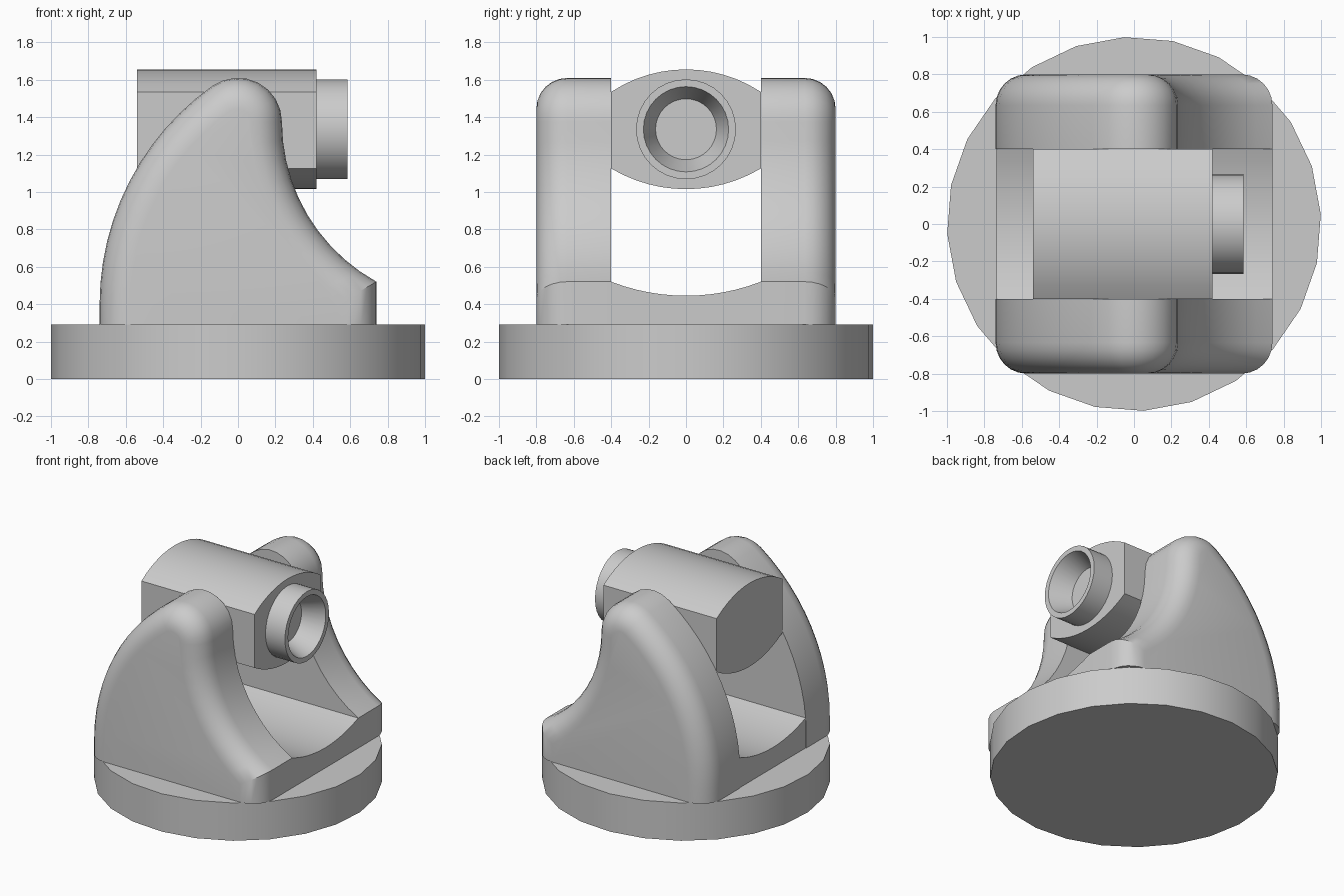
import bpy, bmesh
from math import sin, cos, pi, radians, atan2, acos, sqrt

if "Cube" in bpy.data.objects:
    bpy.data.objects.remove(bpy.data.objects["Cube"])

BASE_TOP = 0.29


def loft(name, rings, closed=False):
    """Skin a list of equal-length rings; cap both ends unless closed."""
    bm = bmesh.new()
    vs = [[bm.verts.new(p) for p in ring] for ring in rings]
    n, m = len(vs[0]), len(vs)
    for i in range(m if closed else m - 1):
        a, b = vs[i], vs[(i + 1) % m]
        for j in range(n):
            k = (j + 1) % n
            bm.faces.new((a[j], a[k], b[k], b[j]))
    if not closed:
        bm.faces.new(vs[0])
        bm.faces.new(vs[-1])
    bmesh.ops.recalc_face_normals(bm, faces=bm.faces)
    me = bpy.data.meshes.new(name)
    bm.to_mesh(me)
    bm.free()
    ob = bpy.data.objects.new(name, me)
    bpy.context.collection.objects.link(ob)
    bpy.ops.object.select_all(action='DESELECT')
    ob.select_set(True)
    bpy.context.view_layer.objects.active = ob
    bpy.ops.object.shade_smooth_by_angle(angle=radians(30))
    return ob


def arc(cx, cz, r, a0, a1, n):
    return [(cx + r * cos(a0 + (a1 - a0) * i / n),
             cz + r * sin(a0 + (a1 - a0) * i / n)) for i in range(n + 1)]


def cheek_profile(d):
    """Cheek outline in x/z, inset by d: big back arc, round tip, hollow front."""
    join = atan2(0.975, -0.69)
    pts = [(-0.74 + d, BASE_TOP)]
    pts += arc(0.69, 0.40, 1.43 - d, pi, join, 12)
    pts += arc(0, 1.375, 0.235 - d, join, 0, 8)[1:]
    r = 0.976 + d
    end = pi + acos((1.211 - (0.74 - d)) / r)
    pts += arc(1.211, 1.375, r, pi, end, 10)[1:]
    pts.append((0.74 - d, BASE_TOP))
    return pts


def bow(z_edge, z_mid, n=12, half=0.4):
    """Shallow circular bow across y, as (y, z) points."""
    s = z_mid - z_edge
    R = (half * half + s * s) / (2 * abs(s))
    sign = 1 if s > 0 else -1
    ys = [-half + 2 * half * i / n for i in range(n + 1)]
    return [(y, z_mid - sign * (R - sqrt(R * R - y * y))) for y in ys]


def along_x(section, x0, x1):
    return [[(x, y, z) for y, z in section] for x in (x0, x1)]


# Round base
base = [(cos(radians(3) + 2 * pi * i / 24), sin(radians(3) + 2 * pi * i / 24))
        for i in range(24)]
loft("round_base", [[(x, y, z) for x, y in base] for z in (0, BASE_TOP)])

# Two cheeks with rounded outer edges
BEVEL, SEG = 0.165, 6
steps = [(0, 0.40)] + [(BEVEL * (1 - cos(i * pi / 2 / SEG)),
                        0.80 - BEVEL + BEVEL * sin(i * pi / 2 / SEG))
                       for i in range(SEG + 1)]
for name, side in (("front_cheek", -1), ("back_cheek", 1)):
    loft(name, [[(x, side * y, z) for x, z in cheek_profile(d)] for d, y in steps])

# Dished floor between the cheeks
loft("dished_floor", along_x([(0.4, BASE_TOP), (-0.4, BASE_TOP)] + bow(0.52, 0.445),
                             -0.735, 0.74))

# Head with bowed top and bottom
loft("pivot_head", along_x(bow(1.535, 1.655) + bow(1.125, 1.015)[::-1], -0.54, 0.42))

# Nozzle with tapered bore
N = 32
nozzle = [(0.42, 0.267), (0.585, 0.267), (0.585, 0.228), (0.425, 0.163)]
loft("nozzle", [[(x, r * cos(2 * pi * i / N), 1.335 + r * sin(2 * pi * i / N))
                 for i in range(N)] for x, r in nozzle])
